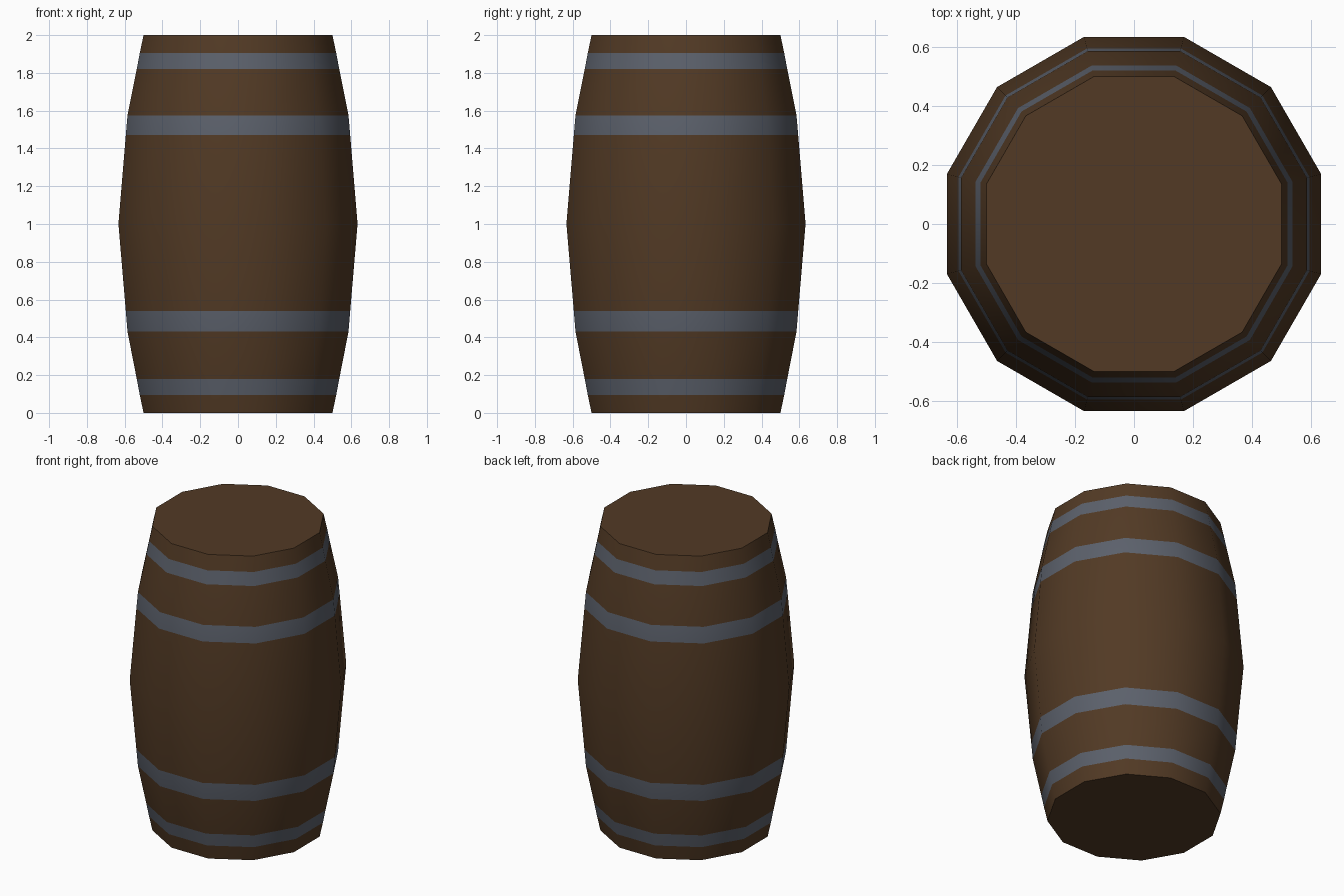
import bpy, bmesh, math

if "Cube" in bpy.data.objects:
    bpy.data.objects.remove(bpy.data.objects["Cube"])

SIDES = 12


def material(name, rgb):
    m = bpy.data.materials.new(name)
    m.diffuse_color = (*rgb, 1.0)
    m.use_nodes = True
    m.node_tree.nodes["Principled BSDF"].inputs["Base Color"].default_value = m.diffuse_color
    return m


wood = material("dark brown wood", (0.084, 0.042, 0.018))
iron = material("grey iron", (0.105, 0.118, 0.147))

# Barrel profile from bottom to top: (height, distance to flat side)
profile = [(0, 0.5), (0.095, 0.52), (0.18, 0.536), (0.43, 0.585), (0.54, 0.594),
           (1.0, 0.633),
           (1.47, 0.594), (1.575, 0.585), (1.82, 0.536), (1.905, 0.52), (2.0, 0.5)]
hoop_rows = {1, 3, 6, 8}

bm = bmesh.new()
rings = []
for z, flat in profile:
    r = flat / math.cos(math.pi / SIDES)
    angles = [2 * math.pi * (i + 0.5) / SIDES for i in range(SIDES)]
    rings.append([bm.verts.new((r * math.cos(a), r * math.sin(a), z)) for a in angles])

# Staves, with the iron hoops as flush rows
for row in range(len(rings) - 1):
    lo, hi = rings[row], rings[row + 1]
    for i in range(SIDES):
        j = (i + 1) % SIDES
        f = bm.faces.new((lo[i], lo[j], hi[j], hi[i]))
        f.material_index = 1 if row in hoop_rows else 0

# Flat lid and base
bm.faces.new(rings[-1])
bm.faces.new(rings[0][::-1])

mesh = bpy.data.meshes.new("barrel")
bm.to_mesh(mesh)
bm.free()
mesh.materials.append(wood)
mesh.materials.append(iron)
barrel = bpy.data.objects.new("barrel", mesh)
bpy.context.collection.objects.link(barrel)

# Smooth staves, crisp rims
bpy.context.view_layer.objects.active = barrel
barrel.select_set(True)
bpy.ops.object.shade_smooth_by_angle(angle=math.radians(40))
